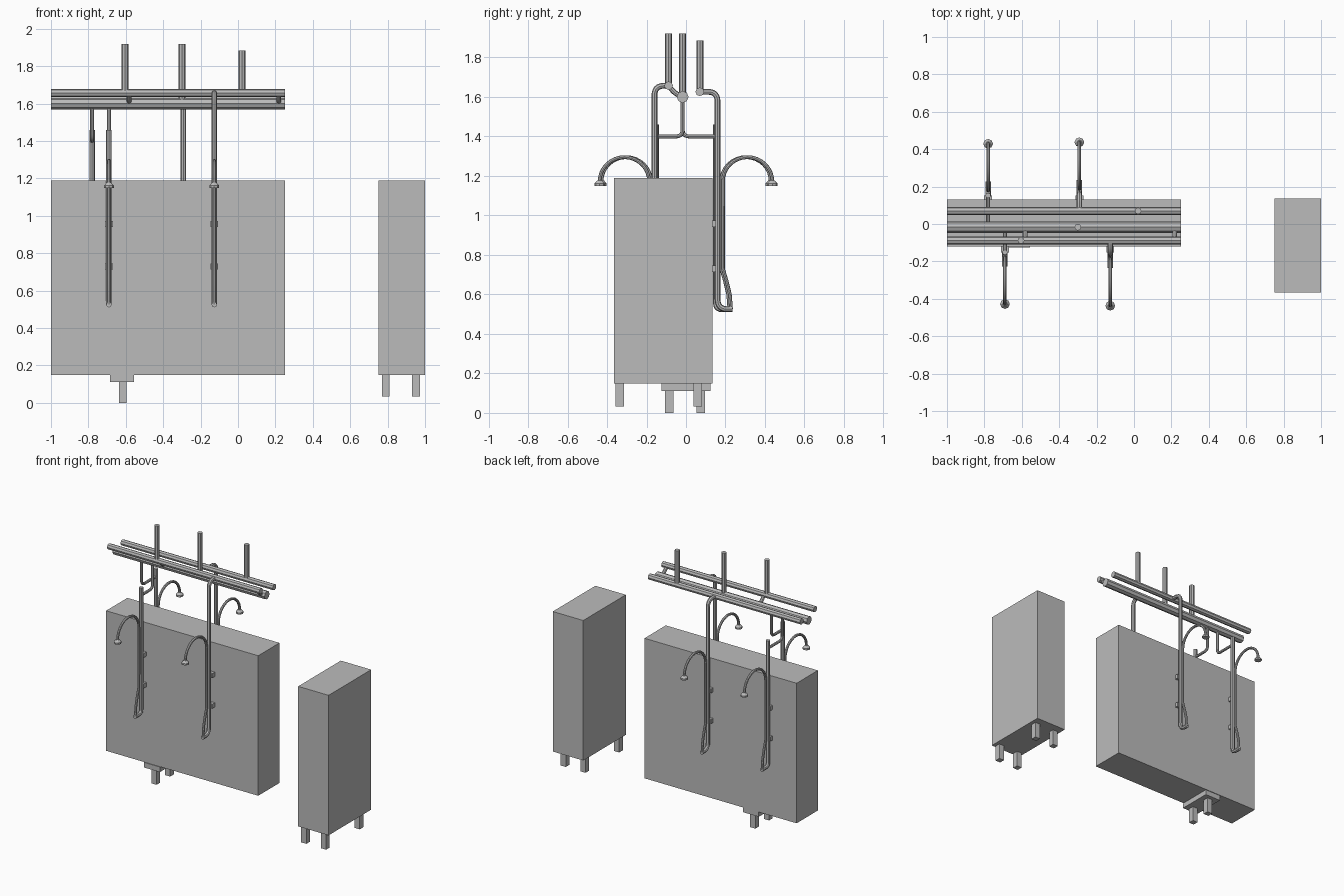
import bpy
import math
from mathutils import Vector

if "Cube" in bpy.data.objects:
    bpy.data.objects.remove(bpy.data.objects["Cube"])

grey = bpy.data.materials.new("plain_grey")
grey.use_nodes = True
grey.diffuse_color = (0.5, 0.5, 0.5, 1)
grey.node_tree.nodes["Principled BSDF"].inputs["Base Color"].default_value = (0.5, 0.5, 0.5, 1)


def box(name, low, high):
    low, high = Vector(low), Vector(high)
    bpy.ops.mesh.primitive_cube_add(size=1, location=(low + high) / 2)
    ob = bpy.context.object
    ob.name = name
    ob.scale = high - low
    bpy.ops.object.transform_apply(location=False, rotation=False, scale=True)
    ob.data.materials.append(grey)


def smooth(ob):
    bpy.ops.object.select_all(action='DESELECT')
    ob.select_set(True)
    bpy.context.view_layer.objects.active = ob
    bpy.ops.object.shade_smooth_by_angle(angle=math.radians(40))


def rounded(points, bend, steps=6):
    """Replace each inner corner of a path with a smooth bend."""
    points = [Vector(p) for p in points]
    path = [points[0]]
    for before, corner, after in zip(points, points[1:], points[2:]):
        a = corner + (before - corner).normalized() * bend
        b = corner + (after - corner).normalized() * bend
        for i in range(steps + 1):
            t = i / steps
            path.append(a * (1 - t) ** 2 + corner * 2 * t * (1 - t) + b * t * t)
    return path + [points[-1]]


def tube(name, path, radius):
    curve = bpy.data.curves.new(name, 'CURVE')
    curve.dimensions = '3D'
    curve.bevel_depth = radius
    curve.bevel_resolution = 2
    curve.use_fill_caps = True
    spline = curve.splines.new('POLY')
    spline.points.add(len(path) - 1)
    for point, co in zip(spline.points, path):
        point.co = (*co, 1)
    helper = bpy.data.objects.new(name + "_path", curve)
    bpy.context.collection.objects.link(helper)
    bpy.context.view_layer.update()
    mesh = bpy.data.meshes.new_from_object(
        helper.evaluated_get(bpy.context.evaluated_depsgraph_get()))
    bpy.data.objects.remove(helper)
    ob = bpy.data.objects.new(name, mesh)
    bpy.context.collection.objects.link(ob)
    mesh.materials.clear()
    mesh.materials.append(grey)
    smooth(ob)


# Large and small cabinets with their feet
box("large_cabinet", (-1, -0.12, 0.15), (0.25, 0.13, 1.19))
box("small_cabinet", (0.75, -0.365, 0.15), (1, 0.135, 1.19))
box("foot_plate", (-0.685, -0.125, 0.112), (-0.555, 0.125, 0.15))
for y in (-0.085, 0.075):
    box("large_cabinet_foot", (-0.637, y - 0.021, 0), (-0.595, y + 0.021, 0.112))
for x in (0.79, 0.952):
    for y in (-0.335, 0.06):
        box("small_cabinet_foot", (x - 0.021, y - 0.021, 0.033), (x + 0.021, y + 0.021, 0.15))

# Long supply mains, each with one upright: y, z, radius, upright x, upright top
mains = {
    "front": (-0.088, 1.657, 0.022, -0.604, 1.92),
    "middle": (-0.017, 1.6, 0.03, -0.3, 1.92),
    "back": (0.07, 1.626, 0.022, 0.022, 1.885),
}
for name, (y, z, radius, x, top) in mains.items():
    tube(name + "_main", [(-1, y, z), (0.25, y, z)], radius)
    tube(name + "_upright", [(x, y, z), (x, y, top)], 0.018)

# Links between the front and middle mains
for x in (-0.582, 0.218):
    tube("main_link", rounded([(x, -0.088, 1.655), (x, -0.055, 1.618), (x, -0.017, 1.6)], 0.02), 0.013)


def shower(x, side, y, top):
    """One riser with its foot loop, goose-neck, head and wall clamps."""
    def at(points):
        return [(x, side * (y + dy), z) for dy, z in points]

    if top:
        # Riser that bends over into its own main
        main_y, main_z = top
        points = [(abs(main_y) - y, main_z), (0, main_z), (0, 0.525), (0.075, 0.525)]
        path = rounded(at(points), 0.05)
    else:
        # Stub-ended riser fed by a branch from the middle main
        path = rounded(at([(0, 1.46), (0, 0.525), (0.075, 0.525)]), 0.03)
        branch = [(x, side * y, 1.4), (x, -0.017, 1.4), (x, -0.017, 1.6)]
        tube("branch_pipe", rounded(branch, 0.035), 0.01)
    tube("riser", path, 0.0145)

    neck = [(0.068, 0.525), (0.062, 0.6), (0.045, 0.67), (0.027, 0.73)]
    for i in range(17):
        a = math.pi * (1 - i / 16)
        neck.append((0.152 + 0.125 * math.cos(a), 1.173 + 0.122 * math.sin(a)))
    tube("goose_neck", at(neck), 0.0095)

    head = side * (y + 0.277)
    bpy.ops.mesh.primitive_cone_add(vertices=8, radius1=0.026, radius2=0.012, depth=0.016,
                                    location=(x, head, 1.17))
    cone = bpy.context.object
    cone.name = "shower_head"
    cone.data.materials.append(grey)
    bpy.ops.mesh.primitive_cylinder_add(vertices=8, radius=0.026, depth=0.012,
                                        location=(x, head, 1.156))
    rim = bpy.context.object
    rim.name = "shower_rim"
    rim.data.materials.append(grey)

    for z in (0.73, 0.957):
        ys = sorted((side * 0.118, side * 0.152))
        box("wall_clamp", (x - 0.021, ys[0], z - 0.016), (x + 0.021, ys[1], z + 0.016))


shower(-0.69, -1, 0.151, None)
shower(-0.127, -1, 0.16, mains["front"][:2])
shower(-0.78, 1, 0.152, None)
shower(-0.292, 1, 0.16, mains["back"][:2])
